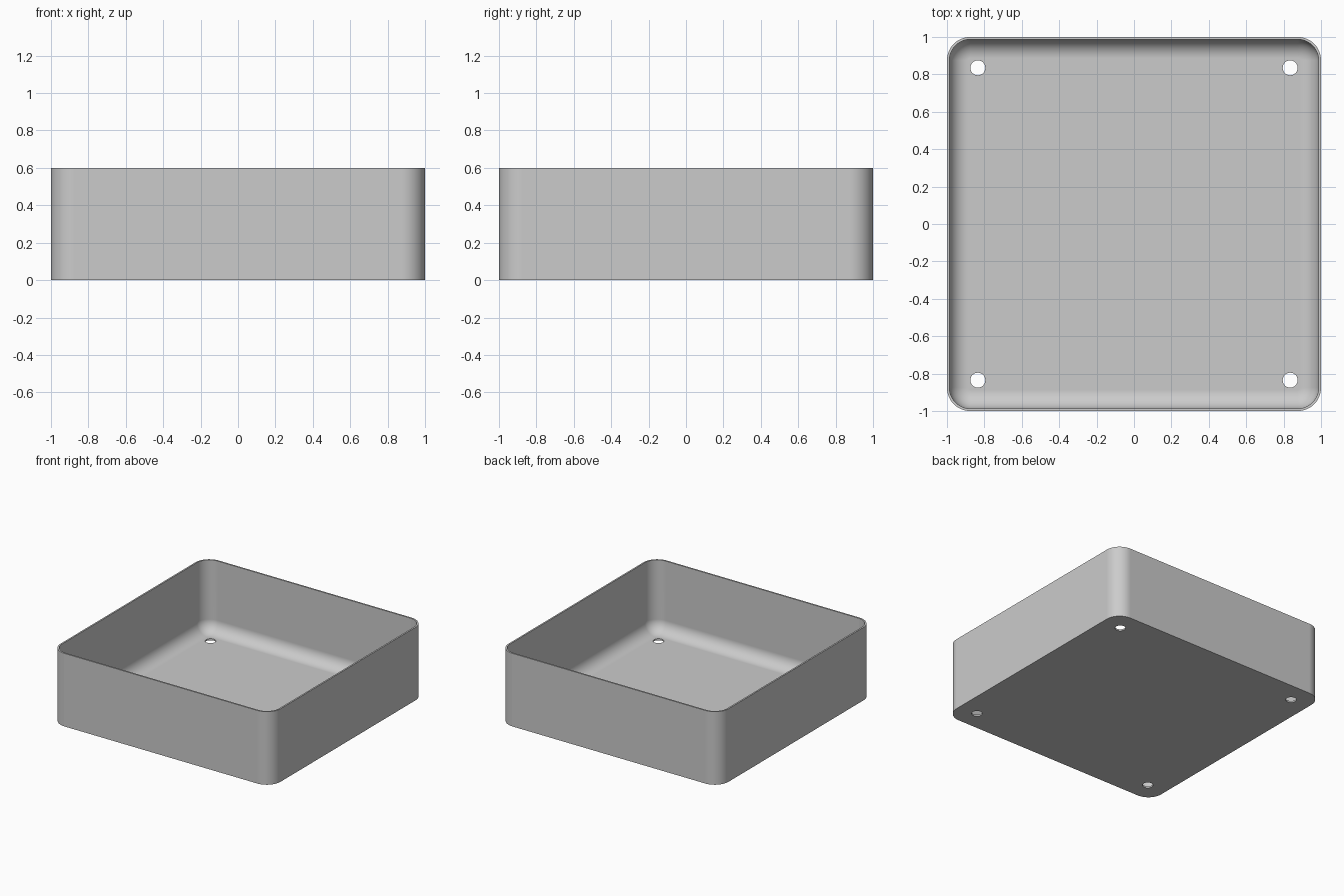
import bpy, bmesh
from math import sin, cos, pi

SIZE, HEIGHT, WALL = 1.0, 0.6, 0.013      # half width, height, thickness
CORNER, FILLET = 0.125, 0.1               # outer corner radius, inner floor fillet
HOLE_POS, HOLE_R = 0.835, 0.04
STEPS = 12

default = bpy.data.objects.get("Cube")
if default:
    bpy.data.objects.remove(default, do_unlink=True)

grey = bpy.data.materials.new("light grey")
grey.use_nodes = True
colour = (0.6, 0.6, 0.6, 1)
grey.diffuse_color = colour
grey.node_tree.nodes["Principled BSDF"].inputs["Base Color"].default_value = colour


def ring(bm, inset, z):
    """Rounded square loop, inset from the outer wall."""
    c, r = SIZE - CORNER, CORNER - inset
    verts = []
    for q, (sx, sy) in enumerate([(1, 1), (-1, 1), (-1, -1), (1, -1)]):
        for i in range(STEPS + 1):
            a = (q + i / STEPS) * pi / 2
            verts.append(bm.verts.new((sx * c + r * cos(a), sy * c + r * sin(a), z)))
    return verts


def to_object(bm, name):
    bmesh.ops.recalc_face_normals(bm, faces=bm.faces)
    mesh = bpy.data.meshes.new(name)
    bm.to_mesh(mesh)
    bm.free()
    obj = bpy.data.objects.new(name, mesh)
    bpy.context.collection.objects.link(obj)
    return obj


# Tray shell: outer wall, thin rim, inner wall and filleted floor
profile = [(0, 0), (0, HEIGHT), (WALL, HEIGHT)]
for i in range(STEPS + 1):
    a = i / STEPS * pi / 2
    profile.append((WALL + FILLET * (1 - cos(a)), WALL + FILLET * (1 - sin(a))))
bm = bmesh.new()
rings = [ring(bm, inset, z) for inset, z in profile]
for low, high in zip(rings, rings[1:]):
    for i in range(len(low)):
        j = (i + 1) % len(low)
        bm.faces.new((low[i], low[j], high[j], high[i]))
bm.faces.new(rings[0])
bm.faces.new(rings[-1])
tray = to_object(bm, "tray")
tray.data.materials.append(grey)

# Four drain holes through the floor
bm = bmesh.new()
for x in (-HOLE_POS, HOLE_POS):
    for y in (-HOLE_POS, HOLE_POS):
        made = bmesh.ops.create_cone(bm, cap_ends=True, segments=32,
                                     radius1=HOLE_R, radius2=HOLE_R, depth=0.2)
        bmesh.ops.translate(bm, verts=made["verts"], vec=(x, y, 0))
cutter = to_object(bm, "hole_cutter")
cutter.hide_render = True

bpy.ops.object.select_all(action='DESELECT')
bpy.context.view_layer.objects.active = tray
tray.select_set(True)
cut = tray.modifiers.new("holes", 'BOOLEAN')
cut.operation, cut.solver, cut.object = 'DIFFERENCE', 'EXACT', cutter
bpy.ops.object.modifier_apply(modifier=cut.name)
bpy.data.objects.remove(cutter, do_unlink=True)

# Smooth corners and fillet, crisp rim and hole edges
bpy.ops.object.shade_smooth_by_angle(angle=pi / 6)
weighted = tray.modifiers.new("weighted normals", 'WEIGHTED_NORMAL')
weighted.keep_sharp = True
